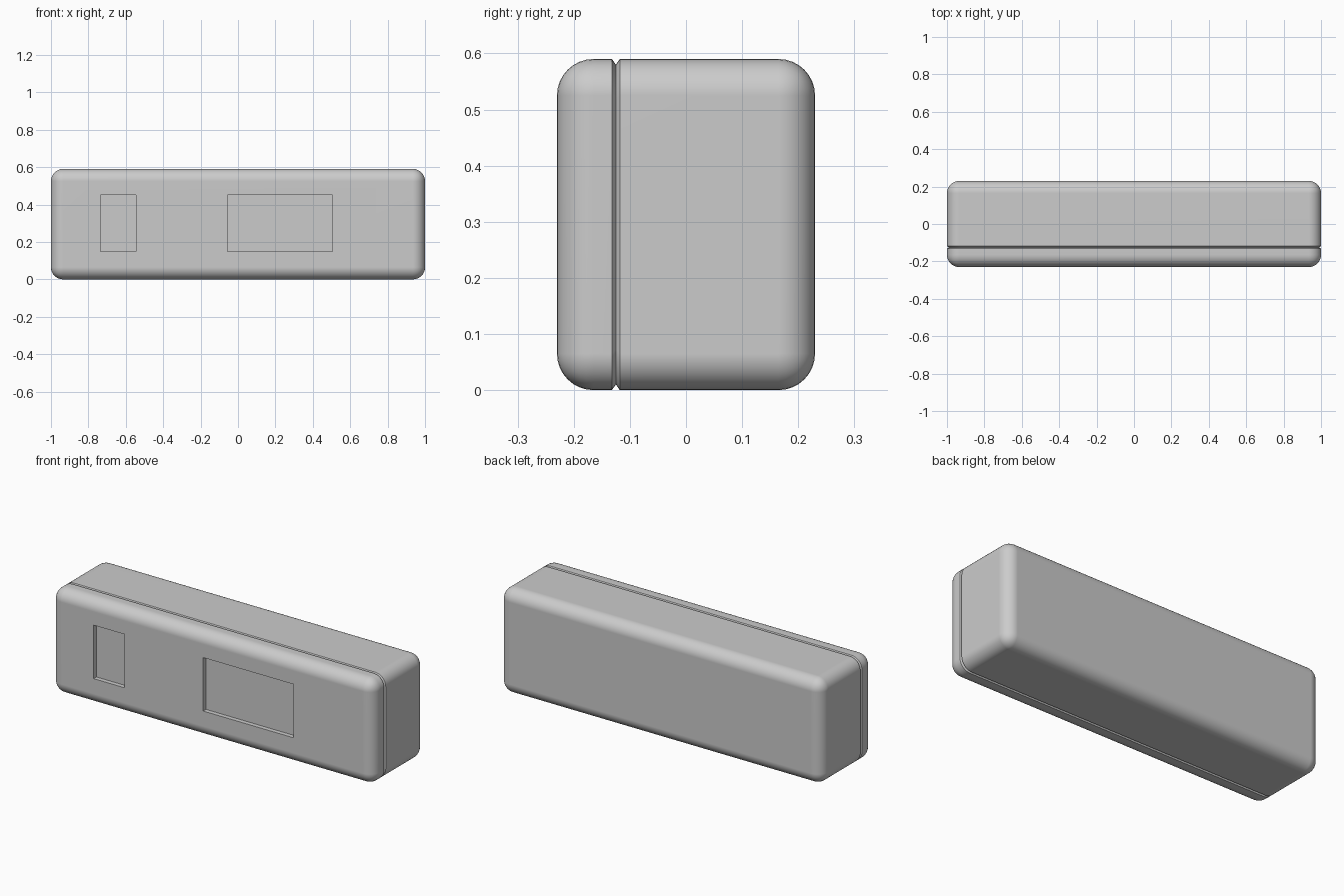
import bpy, bmesh
from mathutils import Vector

WIDTH, DEPTH, HEIGHT = 2.0, 0.46, 0.59
RADIUS = 0.065
SEAM_Y, SEAM_HALF, SEAM_DEPTH = -0.125, 0.007, 0.01
RECESS = 0.025

cube = bpy.data.objects.get("Cube")
if cube:
    bpy.data.objects.remove(cube, do_unlink=True)

grey = bpy.data.materials.new("plain grey")
grey.use_nodes = True
grey.diffuse_color = (0.6, 0.6, 0.6, 1)
grey.node_tree.nodes["Principled BSDF"].inputs["Base Color"].default_value = grey.diffuse_color


def box(name, size, centre):
    bm = bmesh.new()
    bmesh.ops.create_cube(bm, size=1)
    bmesh.ops.scale(bm, vec=size, verts=bm.verts)
    bmesh.ops.translate(bm, vec=centre, verts=bm.verts)
    mesh = bpy.data.meshes.new(name)
    bm.to_mesh(mesh)
    bm.free()
    obj = bpy.data.objects.new(name, mesh)
    bpy.context.collection.objects.link(obj)
    mesh.materials.append(grey)
    return obj


# Rounded case
case = box("case", (WIDTH, DEPTH, HEIGHT), (0, 0, HEIGHT / 2))
bm = bmesh.new()
bm.from_mesh(case.data)
bmesh.ops.bevel(bm, geom=bm.edges[:], offset=RADIUS, segments=8, profile=0.5, affect='EDGES')

# V-shaped seam between the front cover and the body
for y in (SEAM_Y - SEAM_HALF, SEAM_Y, SEAM_Y + SEAM_HALF):
    bmesh.ops.bisect_plane(bm, geom=bm.verts[:] + bm.edges[:] + bm.faces[:],
                           plane_co=(0, y, 0), plane_no=(0, 1, 0))
for v in bm.verts:
    if abs(v.co.y - SEAM_Y) < 0.001:
        v.co.x *= 1 - 2 * SEAM_DEPTH / WIDTH
        v.co.z = HEIGHT / 2 + (v.co.z - HEIGHT / 2) * (1 - 2 * SEAM_DEPTH / HEIGHT)
bmesh.ops.recalc_face_normals(bm, faces=bm.faces[:])
bm.to_mesh(case.data)
bm.free()

# Two rectangular recesses in the front cover
bpy.context.view_layer.objects.active = case
case.select_set(True)
for name, left, right in (("small_recess", -0.735, -0.545), ("large_recess", -0.055, 0.505)):
    cutter = box(name, (right - left, 2 * RECESS, 0.3),
                 ((left + right) / 2, -DEPTH / 2, 0.3))
    mod = case.modifiers.new(name, 'BOOLEAN')
    mod.operation = 'DIFFERENCE'
    mod.solver = 'EXACT'
    mod.object = cutter
    bpy.ops.object.modifier_apply(modifier=mod.name)
    bpy.data.objects.remove(cutter, do_unlink=True)

# Smooth rounding with flat panels and crisp seams
bpy.ops.object.shade_smooth_by_angle(angle=0.5)
weighted = case.modifiers.new("flat panels", 'WEIGHTED_NORMAL')
weighted.keep_sharp = True
